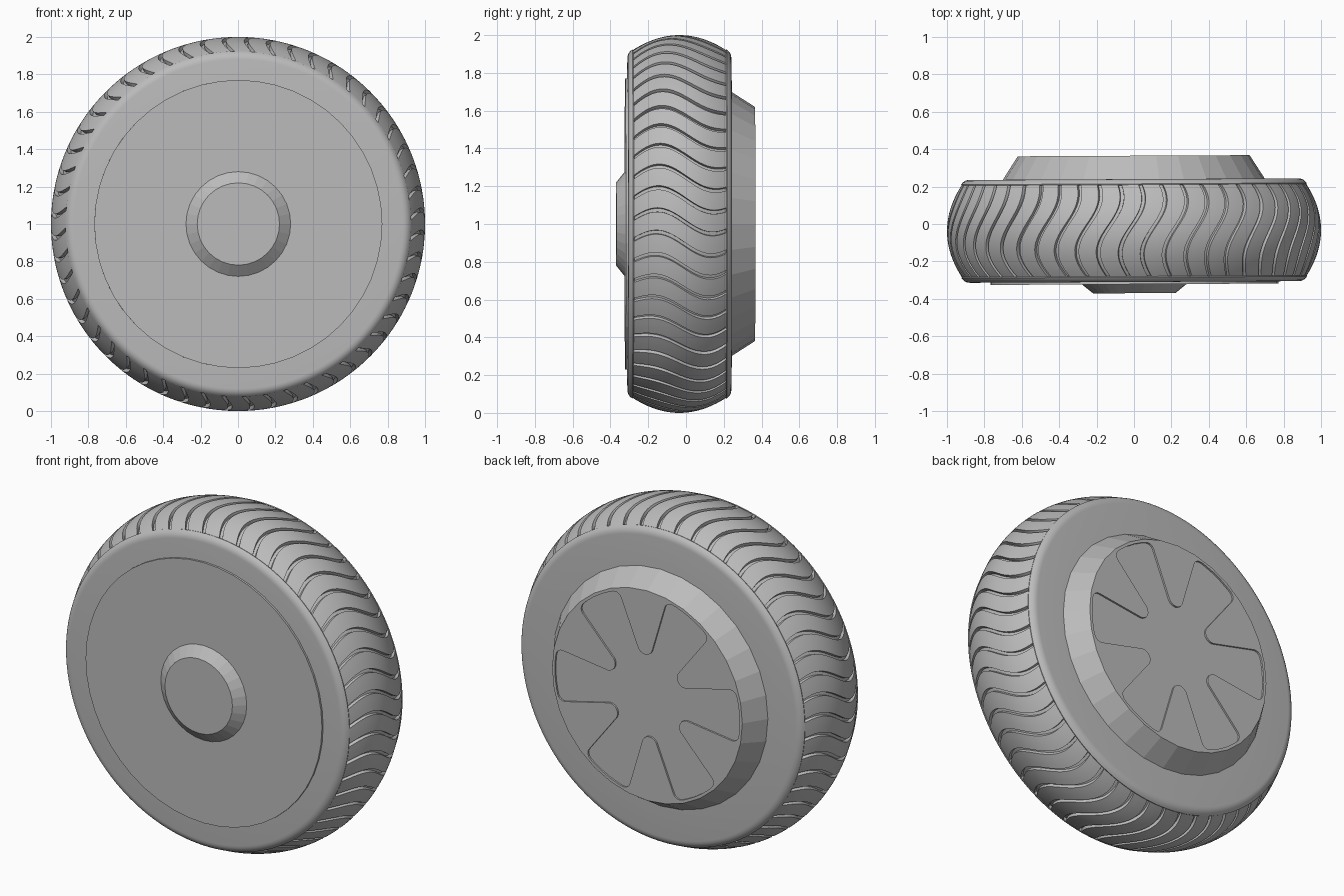
import bpy, bmesh, math
from math import sin, cos, pi, radians
from mathutils import Matrix

old = bpy.data.objects.get("Cube")
if old:
    bpy.data.objects.remove(old, do_unlink=True)

grey = bpy.data.materials.new("plain_grey")
grey.use_nodes = True
grey.diffuse_color = (0.5, 0.5, 0.5, 1)
grey.node_tree.nodes["Principled BSDF"].inputs["Base Color"].default_value = (0.5, 0.5, 0.5, 1)

# Everything is built around the origin with the axle along y, then lifted
PLACE = Matrix.Translation((0, 0, 1)) @ Matrix.Rotation(0.005, 4, 'Z')


def finish(name, bm, smooth=None):
    bmesh.ops.recalc_face_normals(bm, faces=bm.faces)
    mesh = bpy.data.meshes.new(name)
    bm.to_mesh(mesh)
    bm.free()
    mesh.materials.append(grey)
    obj = bpy.data.objects.new(name, mesh)
    obj.matrix_world = PLACE
    bpy.context.collection.objects.link(obj)
    if smooth:
        bpy.ops.object.select_all(action='DESELECT')
        obj.select_set(True)
        bpy.context.view_layer.objects.active = obj
        bpy.ops.object.shade_smooth_by_angle(angle=radians(smooth))
    return obj


def turned(name, profile, sides, smooth=None):
    """Closed solid from (radius, y) rings, capped at both ends."""
    bm = bmesh.new()
    rings = [[bm.verts.new((r * cos(2 * pi * i / sides), y, r * sin(2 * pi * i / sides)))
              for i in range(sides)] for r, y in profile]
    for a, b in zip(rings, rings[1:]):
        for i in range(sides):
            j = (i + 1) % sides
            bm.faces.new((a[i], a[j], b[j], b[i]))
    bm.faces.new(rings[0])
    bm.faces.new(rings[-1])
    return finish(name, bm, smooth)


# Tyre: grid whose columns follow the wavy grooves
PITCHES, MID, HALF, SHOULDER, END = 52, -0.035, 0.275, 0.05, 0.245
GROOVE, DEPTH = 0.022, 0.02


def wave(y):
    return -0.066 * sin(2 * pi * (y + 0.01) / 0.6)


def crown(t):
    return 1 - 1.3 * t * t


# Cross-section rows: (offset from middle, radius, whether the groove is cut)
half_arc = [(HALF - SHOULDER + SHOULDER * cos(radians(a)), 0.88 + SHOULDER * sin(radians(a)), False)
            for a in range(0, 61, 15)]
side = [(HALF, 0.5, False)] + half_arc
steps = 24
ts = [-END + 0.003 + (2 * END - 0.006) * i / steps for i in range(steps + 1)]
rows = [(-t, r, g) for t, r, g in side] + [(-END, crown(END), False)]
rows += [(t, crown(t), True) for t in ts]
rows += [(END, crown(END), False)] + side[::-1]

pitch = 2 * pi / PITCHES
columns = [(0, 0), (0.002, 1), (GROOVE - 0.002, 1), (GROOVE, 0)]
columns += [(GROOVE + (pitch - GROOVE) * k / 3, 0) for k in (1, 2)]

bm = bmesh.new()
grid = []
for t, r, cut in rows:
    ring = []
    for p in range(PITCHES):
        for da, low in columns:
            a = p * pitch + da + wave(MID + t)
            rad = r - DEPTH * (low and cut)
            ring.append(bm.verts.new((rad * cos(a), MID + t, rad * sin(a))))
    grid.append(ring)
count = len(grid[0])
for a, b in zip(grid, grid[1:]):
    for i in range(count):
        j = (i + 1) % count
        bm.faces.new((a[i], a[j], b[j], b[i]))
bm.faces.new(grid[0])
bm.faces.new(grid[-1])
finish("tyre", bm, 35)

# Front cover disc and bevelled hub
turned("front_disc", [(0.77, -0.30), (0.77, -0.322)], 48)
turned("front_hub", [(0.28, -0.31), (0.28, -0.322), (0.22, -0.37)], 32)

# Tapered rear rim with a shallow six-armed recess
rim = turned("rear_rim", [(0.70, 0.22), (0.70, 0.24), (0.62, 0.365)], 32)

bm = bmesh.new()
outline, corners = [], []
for k in range(6):
    mid = radians(33 + 60 * k)
    # Rounded inner end of the gap between two arms
    for d in range(-80, 81, 20):
        u = 0.29 - 0.05 * cos(radians(d))
        v = 0.05 * sin(radians(d))
        outline.append((u * cos(mid) - v * sin(mid), u * sin(mid) + v * cos(mid)))
    # Outer edge of the arm
    for d in range(15, 46, 6):
        a = mid + radians(d)
        if d in (15, 45):
            corners.append(len(outline))
        outline.append((0.602 * cos(a), 0.602 * sin(a)))
verts = [bm.verts.new((-x, 0.355, z)) for x, z in outline]
star = bm.faces.new(verts)
bmesh.ops.bevel(bm, geom=[verts[i] for i in corners], offset=0.04, segments=4,
                profile=0.5, affect='VERTICES')
ext = bmesh.ops.extrude_face_region(bm, geom=list(bm.faces))
bmesh.ops.translate(bm, vec=(0, 0.05, 0),
                    verts=[g for g in ext["geom"] if isinstance(g, bmesh.types.BMVert)])
cutter = finish("recess_cutter", bm)
cutter.hide_render = True
cutter.hide_set(True)
cutter.display_type = 'WIRE'
cut = rim.modifiers.new("recess", 'BOOLEAN')
cut.operation, cut.object, cut.solver = 'DIFFERENCE', cutter, 'EXACT'
